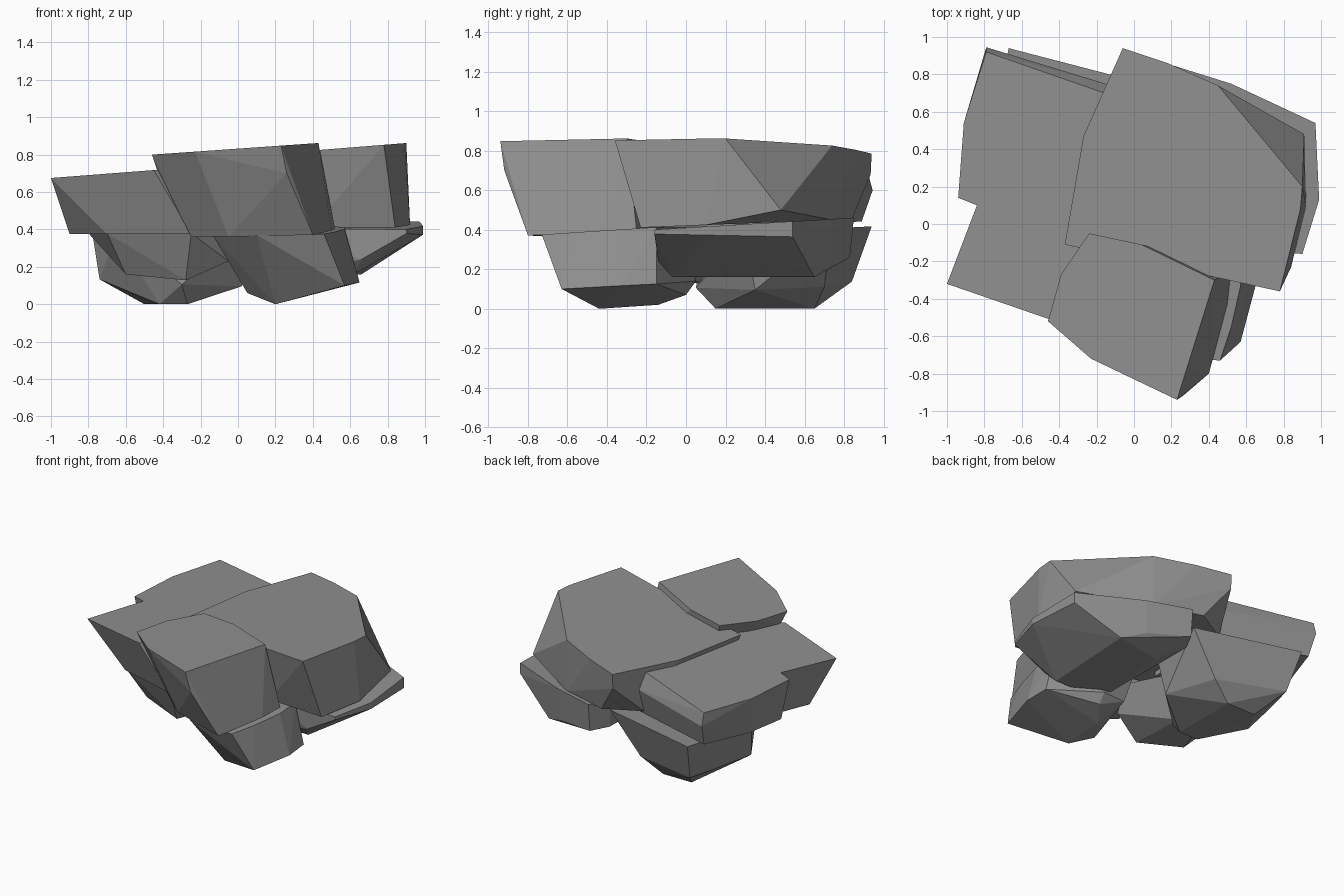
import bpy
import bmesh

# Remove the default cube
default_cube = bpy.data.objects.get("Cube")
if default_cube:
    bpy.data.objects.remove(default_cube, do_unlink=True)

# Single stone colour
stone = bpy.data.materials.new("grey_stone")
stone.use_nodes = True
stone_colour = (.28, .28, .28, 1)
stone.diffuse_color = stone_colour
shader = stone.node_tree.nodes["Principled BSDF"]
shader.inputs["Base Color"].default_value = stone_colour
shader.inputs["Roughness"].default_value = .9


def on_plane(outline, height, slope_x=0, slope_y=0):
    """Lift a flat outline onto a tilted plane."""
    return [(x, y, height + slope_x * x + slope_y * y) for x, y in outline]


def chiselled_rock(name, *point_groups):
    """Wrap groups of corner points in one faceted, closed rock."""
    bm = bmesh.new()
    for group in point_groups:
        for corner in group:
            bm.verts.new(corner)
    hull = bmesh.ops.convex_hull(bm, input=bm.verts[:])
    unused = set(hull["geom_interior"]) | set(hull["geom_unused"])
    loose = [item for item in unused if isinstance(item, bmesh.types.BMVert)]
    bmesh.ops.delete(bm, geom=loose, context='VERTS')
    bmesh.ops.dissolve_limit(bm, angle_limit=.05, verts=bm.verts[:], edges=bm.edges[:])
    bmesh.ops.recalc_face_normals(bm, faces=bm.faces[:])
    mesh = bpy.data.meshes.new(name)
    bm.to_mesh(mesh)
    bm.free()
    mesh.materials.append(stone)
    rock = bpy.data.objects.new(name, mesh)
    bpy.context.scene.collection.objects.link(rock)
    return rock


# Upper front slab, undercut towards its base
front_top = [(-.46, -.52), (-.39, -.27), (-.24, -.05), (.04, -.11),
             (.43, -.3), (.23, -.94), (-.23, -.72)]
front_base = [(-.25, -.45), (-.05, -.63), (.4, -.8), (.5, -.43), (.52, -.25), (-.1, -.12)]
chiselled_rock(
    "upper_front_slab",
    on_plane(front_top, .832, .07),
    on_plane(front_base, .385, .035, .035),
    [(.26, -.92, .7), (-.43, -.48, .71)],
)

# Upper right slab, with one broken back corner
right_top = [(.78, -.36), (.37, -.28), (-.37, -.11), (-.27, .47), (-.06, .94),
             (.18, .86), (.45, .74), (.9, .2), (.89, .08)]
right_base = [(.84, -.23), (.92, .1), (.45, .74), (.1, .84), (-.15, .7), (-.25, 0), (.4, -.2)]
chiselled_rock(
    "upper_right_slab",
    on_plane(right_top, .79, .08),
    on_plane(right_base, .42, 0, .04),
    [(.91, .48, .5), (-.06, .935, .68)],
)

# Upper left slab: two overlapping halves sharing one tilted top
left_tilt = (.752, .077)
left_front_top = [(-1, -.32), (-.6, -.46), (-.45, -.51), (0, -.2), (-.15, .6), (-.84, .1)]
left_front_base = [(-.8, .1), (-.9, -.15), (-.7, -.31), (-.25, -.44), (-.1, .4)]
chiselled_rock(
    "upper_left_slab_front",
    on_plane(left_front_top, *left_tilt),
    on_plane(left_front_base, .375),
)
left_back_top = [(-.84, .1), (-.94, .14), (-.91, .54), (-.79, .92), (-.1, .68), (-.1, .1)]
left_back_base = [(-.8, .14), (-.9, .18), (-.88, .52), (-.77, .89), (-.1, .68), (-.1, .1)]
chiselled_rock(
    "upper_left_slab_back",
    on_plane(left_back_top, *left_tilt),
    on_plane(left_back_base, .38, 0, .07),
    [(-.79, .945, .6), (-.12, .74, .62)],
)

# Lower front block
block_top = [(-.14, -.5), (.1, -.7), (.46, -.73), (.52, -.55), (.57, -.33), (.57, -.15), (0, 0)]
block_base = [(.57, -.63), (.65, -.33), (.64, -.15)]
chiselled_rock(
    "lower_front_block",
    on_plane(block_top, .41, .02, .06),
    on_plane(block_base, .12, .02, .05),
    [(.2, -.44, 0), (.2, -.14, .02), (.05, -.35, .06), (.3, 0, .07), (.3, .05, .14),
     (.12, .04, .14)],
)

# Lower right block, with an upright rim above a sloping underside
ledge_top = [(.9, -.16), (.99, .13), (.97, .54), (.52, .75), (.2, .85), (.12, .7), (.1, -.1)]
ledge_rim = [(.9, -.16), (.99, .13), (.97, .54)]
ledge_base = [(.62, -.07), (.66, .65), (.3, .58), (.25, -.06)]
chiselled_rock(
    "lower_right_block",
    on_plane(ledge_top, .41, 0, .06),
    on_plane(ledge_rim, .375, 0, -.02),
    on_plane(ledge_base, .16),
    [(.66, -.14, .24), (.5, .73, .22), (.2, .83, .26), (.13, .7, .26)],
)

# Lower back left boulder, resting on the ground
boulder_top = [(-.67, .94), (.1, .74), (.05, .3), (-.65, .1), (-.78, .35)]
boulder_shoulder = [(-.74, .3), (-.68, .6), (-.62, .84), (-.12, .7), (.02, .35), (-.3, .05)]
boulder_foot = [(-.42, .15), (-.27, .15), (-.27, .65), (-.5, .65)]
chiselled_rock(
    "lower_back_left_boulder",
    on_plane(boulder_top, .37, 0, .05),
    on_plane(boulder_shoulder, .09, -.05, .02),
    on_plane(boulder_foot, 0),
)

# Lower front left boulder, carrying the left slab
tucked_top = [(-.8, 0), (-.7, -.3), (-.25, -.43), (0, -.1), (-.2, .3), (-.7, .25)]
tucked_base = [(-.6, -.2), (-.28, -.31), (-.3, .1), (-.5, .1)]
chiselled_rock(
    "lower_front_left_boulder",
    on_plane(tucked_top, .38),
    on_plane(tucked_base, .1, -.1),
    [(-.05, -.23, .23)],
)
